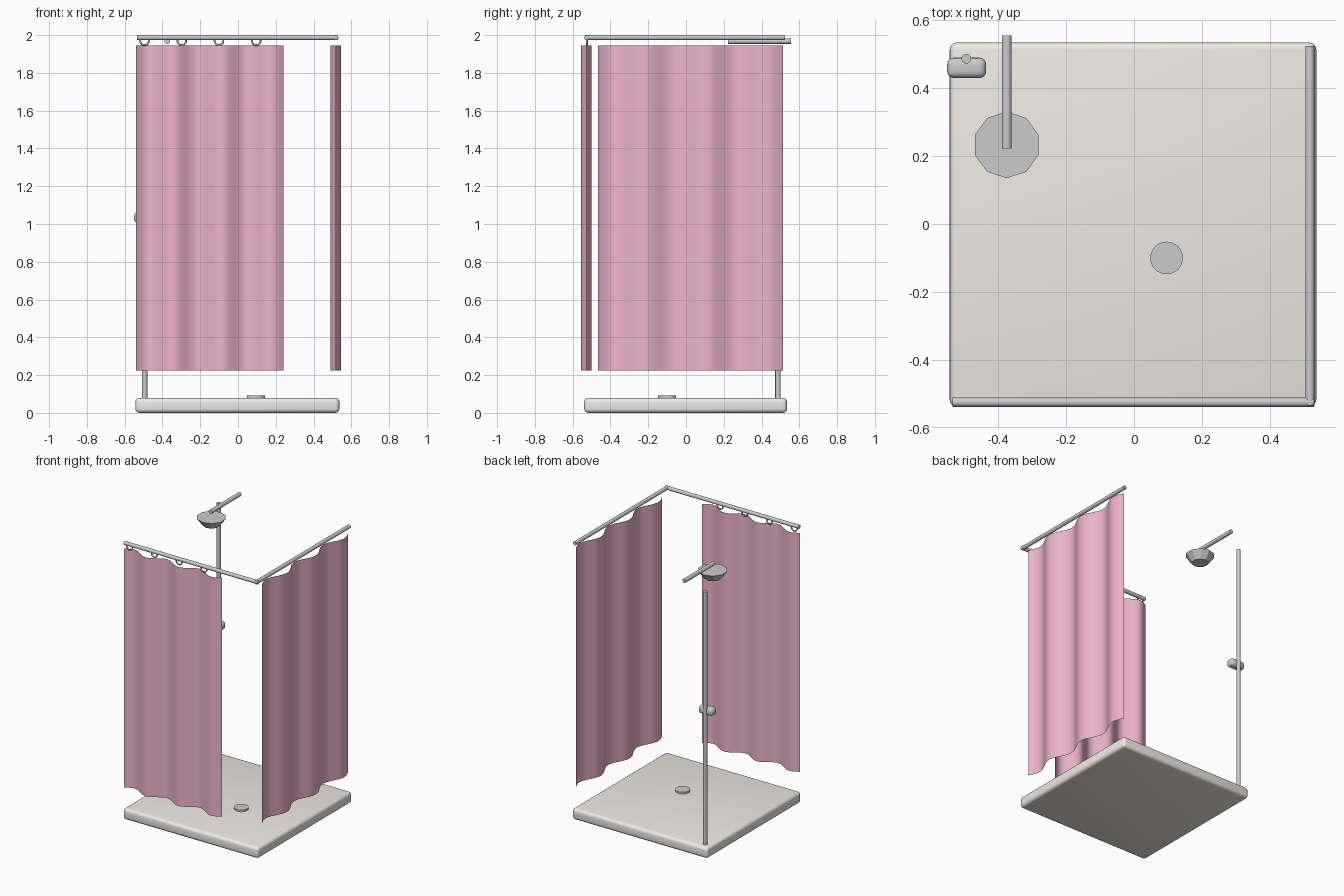
import bpy, bmesh, math
from mathutils import Vector

if "Cube" in bpy.data.objects:
    bpy.data.objects.remove(bpy.data.objects["Cube"])


def colour(name, rgb):
    m = bpy.data.materials.new(name)
    m.diffuse_color = (*rgb, 1)
    m.use_nodes = True
    m.node_tree.nodes["Principled BSDF"].inputs["Base Color"].default_value = m.diffuse_color
    return m


pink = colour("pink_fabric", (0.86, 0.46, 0.61))
cream = colour("cream_tray", (0.86, 0.83, 0.77))


def smooth(ob, angle=40):
    bpy.ops.object.select_all(action='DESELECT')
    ob.select_set(True)
    bpy.context.view_layer.objects.active = ob
    bpy.ops.object.shade_smooth_by_angle(angle=math.radians(angle))


def tube(name, a, b, r, sides=20):
    a, b = Vector(a), Vector(b)
    bpy.ops.mesh.primitive_cylinder_add(vertices=sides, radius=r, depth=(b - a).length,
                                        location=(a + b) / 2)
    ob = bpy.context.object
    ob.name = name
    ob.rotation_euler = (b - a).to_track_quat('Z', 'Y').to_euler()
    smooth(ob)
    return ob


def rounded_box(name, centre, size, bevel, mat=None):
    me = bpy.data.meshes.new(name)
    bm = bmesh.new()
    bmesh.ops.create_cube(bm, size=1)
    bmesh.ops.scale(bm, vec=size, verts=bm.verts)
    bmesh.ops.bevel(bm, geom=bm.edges[:], offset=bevel, segments=4, profile=0.5,
                    affect='EDGES')
    bm.to_mesh(me)
    bm.free()
    ob = bpy.data.objects.new(name, me)
    ob.location = centre
    bpy.context.collection.objects.link(ob)
    if mat:
        me.materials.append(mat)
    smooth(ob)
    return ob


def curtain(name, start, along, outward, length, folds=3, amp=0.028, z0=0.225, z1=1.945):
    # thin sheet waving in and out about its rail
    n = 72
    start, along, outward = Vector(start), Vector(along), Vector(outward)
    verts = []
    for i in range(n + 1):
        t = i / n
        p = start + along * length * t - outward * amp * math.sin(2 * math.pi * folds * t)
        verts += [(p.x, p.y, z0), (p.x, p.y, z1)]
    faces = [(2 * i, 2 * i + 2, 2 * i + 3, 2 * i + 1) for i in range(n)]
    me = bpy.data.meshes.new(name)
    me.from_pydata(verts, [], faces)
    me.materials.append(pink)
    ob = bpy.data.objects.new(name, me)
    bpy.context.collection.objects.link(ob)
    smooth(ob)


# shower tray and drain
rounded_box("shower_tray", (-0.003, -0.002, 0.04), (1.08, 1.074, 0.08), 0.022, cream)
tube("drain", (0.096, -0.1, 0.075), (0.096, -0.1, 0.093), 0.048, 32)

# curtain rails
tube("front_rail", (-0.535, -0.525, 1.987), (0.53, -0.525, 1.987), 0.0135)
tube("side_rail", (0.518, -0.535, 1.987), (0.518, 0.525, 1.987), 0.0135)

# curtains
curtain("front_curtain", (-0.54, -0.527, 0), (1, 0, 0), (0, -1, 0), 0.78)
curtain("side_curtain", (0.518, -0.467, 0), (0, 1, 0), (1, 0, 0), 0.98)

# rings on the front rail
for i in range(4):
    bpy.ops.mesh.primitive_torus_add(major_radius=0.023, minor_radius=0.005,
                                     major_segments=24, minor_segments=8,
                                     location=(-0.495 + 0.197 * i, -0.525, 1.97),
                                     rotation=(math.pi / 2, 0, 0))
    ring = bpy.context.object
    ring.name = f"curtain_ring_{i + 1}"
    smooth(ring, 60)

# riser pipe and valve
tube("riser_pipe", (-0.494, 0.487, 0.075), (-0.494, 0.487, 1.90), 0.0145)
rounded_box("valve", (-0.493, 0.46, 1.035), (0.115, 0.06, 0.055), 0.02)

# shower arm and faceted head
tube("shower_arm", (-0.375, 0.222, 1.968), (-0.375, 0.556, 1.968), 0.0145)
bpy.ops.mesh.primitive_cone_add(vertices=10, radius1=0.055, radius2=0.098, depth=0.057,
                                location=(-0.375, 0.233, 1.8965))
bpy.context.object.name = "shower_head"
